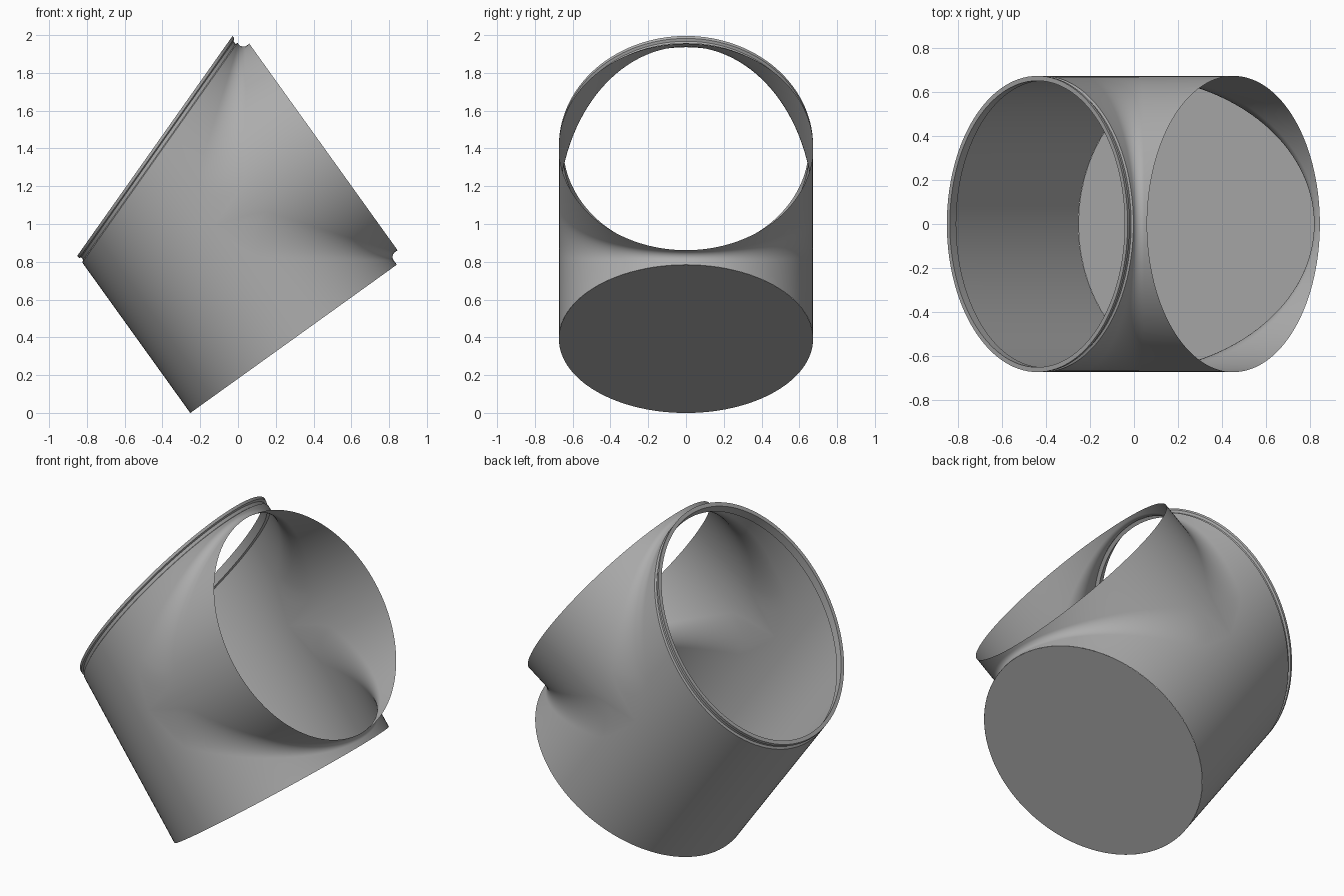
import bpy, bmesh
from math import sin, cos, pi, radians
from mathutils import Vector

if "Cube" in bpy.data.objects:
    bpy.data.objects.remove(bpy.data.objects["Cube"])

R = 0.673            # pipe radius
MID = 0.733          # branch position along the main pipe
BRANCH_TOP = 0.721   # height of the branch mouth above the main axis
STEPS = 60           # slices per half turn
ARC = 10             # segments across the blend
BASE = Vector((0.294, 0, 0.392))
AXIS = Vector((-0.583, 0, 0.812)).normalized()
SIDE = Vector((AXIS.z, 0, -AXIS.x))

grey = bpy.data.materials.new("plain grey")
grey.use_nodes = True
colour = (0.42, 0.42, 0.42, 1)
grey.diffuse_color = colour
grey.node_tree.nodes["Principled BSDF"].inputs["Base Color"].default_value = colour


def place(u, v, y):
    """Pipe frame (along main axis, along branch axis, across) to world."""
    return BASE + AXIS * u + SIDE * v + Vector((0, y, 0))


def rim(v):
    """Slanted end of the main pipe."""
    return 1.258 + 0.346 * v


def add_grid(bm, rows):
    grid = [[bm.verts.new(p) for p in row] for row in rows]
    for a, b in zip(grid, grid[1:]):
        for i in range(len(a) - 1):
            bm.faces.new((a[i], a[i + 1], b[i + 1], b[i]))


def finish(name, bm, outward=True):
    bmesh.ops.remove_doubles(bm, verts=bm.verts, dist=0.0002)
    bmesh.ops.dissolve_degenerate(bm, edges=bm.edges, dist=0.0001)
    if outward:
        bmesh.ops.recalc_face_normals(bm, faces=bm.faces)
    mesh = bpy.data.meshes.new(name)
    bm.to_mesh(mesh)
    bm.free()
    mesh.materials.append(grey)
    obj = bpy.data.objects.new(name, mesh)
    bpy.context.collection.objects.link(obj)
    bpy.ops.object.select_all(action="DESELECT")
    obj.select_set(True)
    bpy.context.view_layer.objects.active = obj
    bpy.ops.object.shade_smooth_by_angle(angle=radians(35))
    return obj


def blend_row(angle, way):
    """One slice: along the main pipe, round the blend, up the branch."""
    s, y = max(R * cos(angle), 0), R * sin(angle)
    f = min(0.2 - 0.25 * s, 2 * s)
    end = 0 if way < 0 else rim(s) - 0.045
    row = [place(end, s, y)]
    for i in range(ARC + 1):
        t = i / ARC * pi / 2
        row.append(place(MID + way * (s + f - f * sin(t)), s + f - f * cos(t), y))
    return row + [place(MID + way * s, BRANCH_TOP, y)]


# Tee body: blended branch side, then the plain half of the main pipe
bm = bmesh.new()
angles = [-pi / 2 + pi * i / STEPS for i in range(STEPS + 1)]
for way in (-1, 1):
    add_grid(bm, [blend_row(a, way) for a in angles])
plain = []
for a in angles:
    v, y = -R * cos(a), R * sin(a)
    plain.append([place(u, v, y) for u in (0, MID, rim(v) - 0.045)])
add_grid(bm, plain)
finish("tee_body", bm)

# Closed floor of the main pipe
bm = bmesh.new()
bm.faces.new([bm.verts.new(place(0, R * cos(2 * a), R * sin(2 * a))) for a in angles[:-1]])
floor = finish("floor_disc", bm, False)

# Grooved collar with an inner lip on the slanted mouth
profile = [(0, -0.045), (-0.012, -0.04), (-0.012, -0.022), (0, -0.016),
           (0, 0), (-0.022, 0), (-0.022, -0.05), (0, -0.055)]
bm = bmesh.new()
rows = []
for i in range(2 * STEPS + 1):
    a = pi * i / STEPS
    rows.append([place(rim((R + d) * cos(a)) + h, (R + d) * cos(a), (R + d) * sin(a))
                 for d, h in profile])
add_grid(bm, rows)
finish("rim_collar", bm)
